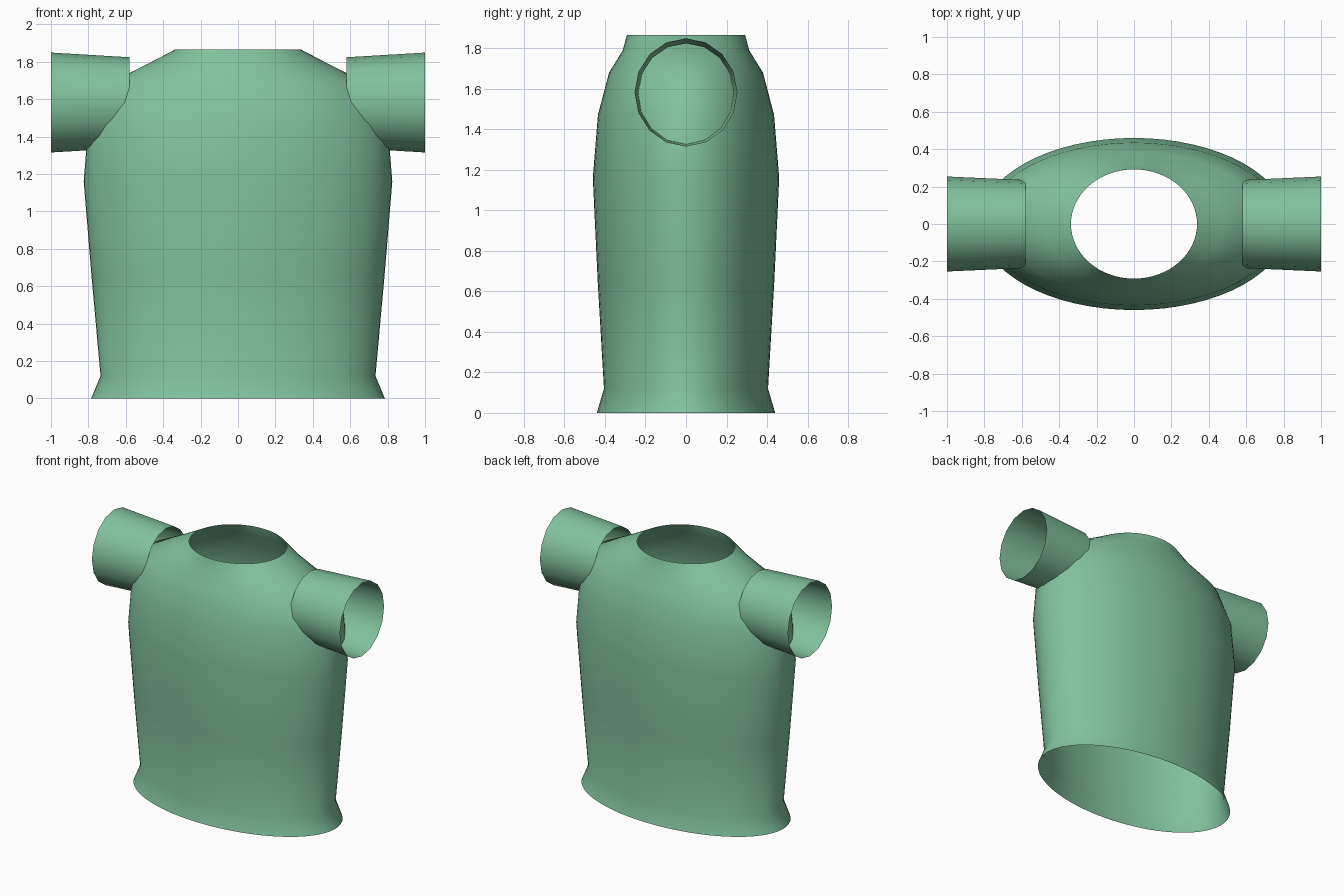
import bpy, bmesh, math

cube = bpy.data.objects.get("Cube")
if cube:
    bpy.data.objects.remove(cube, do_unlink=True)

# Single cloth colour
cloth = bpy.data.materials.new("soft green cloth")
cloth.use_nodes = True
GREEN = (0.22, 0.54, 0.34, 1)
cloth.diffuse_color = GREEN
cloth.node_tree.nodes["Principled BSDF"].inputs["Base Color"].default_value = GREEN


def open_tube(name, sections, sides, place):
    """Loft open elliptical rings; place maps (along, a, b) to a point."""
    bm = bmesh.new()
    rings = []
    for along, ra, rb in sections:
        angles = [2 * math.pi * i / sides for i in range(sides)]
        rings.append([bm.verts.new(place(along, ra * math.cos(t), rb * math.sin(t)))
                      for t in angles])
    for low, high in zip(rings, rings[1:]):
        for i in range(sides):
            j = (i + 1) % sides
            bm.faces.new((low[i], low[j], high[j], high[i]))
    mesh = bpy.data.meshes.new(name)
    bm.to_mesh(mesh)
    bm.free()
    mesh.materials.append(cloth)
    obj = bpy.data.objects.new(name, mesh)
    bpy.context.collection.objects.link(obj)
    mesh.shade_smooth()
    return obj


# Torso: height, half width, half depth, open at the hem and neck
torso = [(0, 0.785, 0.44), (0.12, 0.735, 0.405), (0.65, 0.783, 0.436),
         (1.16, 0.825, 0.46), (1.47, 0.80, 0.435), (1.68, 0.70, 0.38),
         (1.79, 0.48, 0.312), (1.865, 0.337, 0.292)]
open_tube("shirt_body", torso, 64, lambda h, a, b: (a, b, h))

# Sleeves: flared open tubes reaching into the shoulders
sleeve = [(0.58, 0.235, 0.242), (1.0, 0.254, 0.267)]
for name, side in (("left_sleeve", 1), ("right_sleeve", -1)):
    open_tube(name, sleeve, 16,
              lambda d, a, b, s=side: (s * d, s * a, 1.582 + b))
